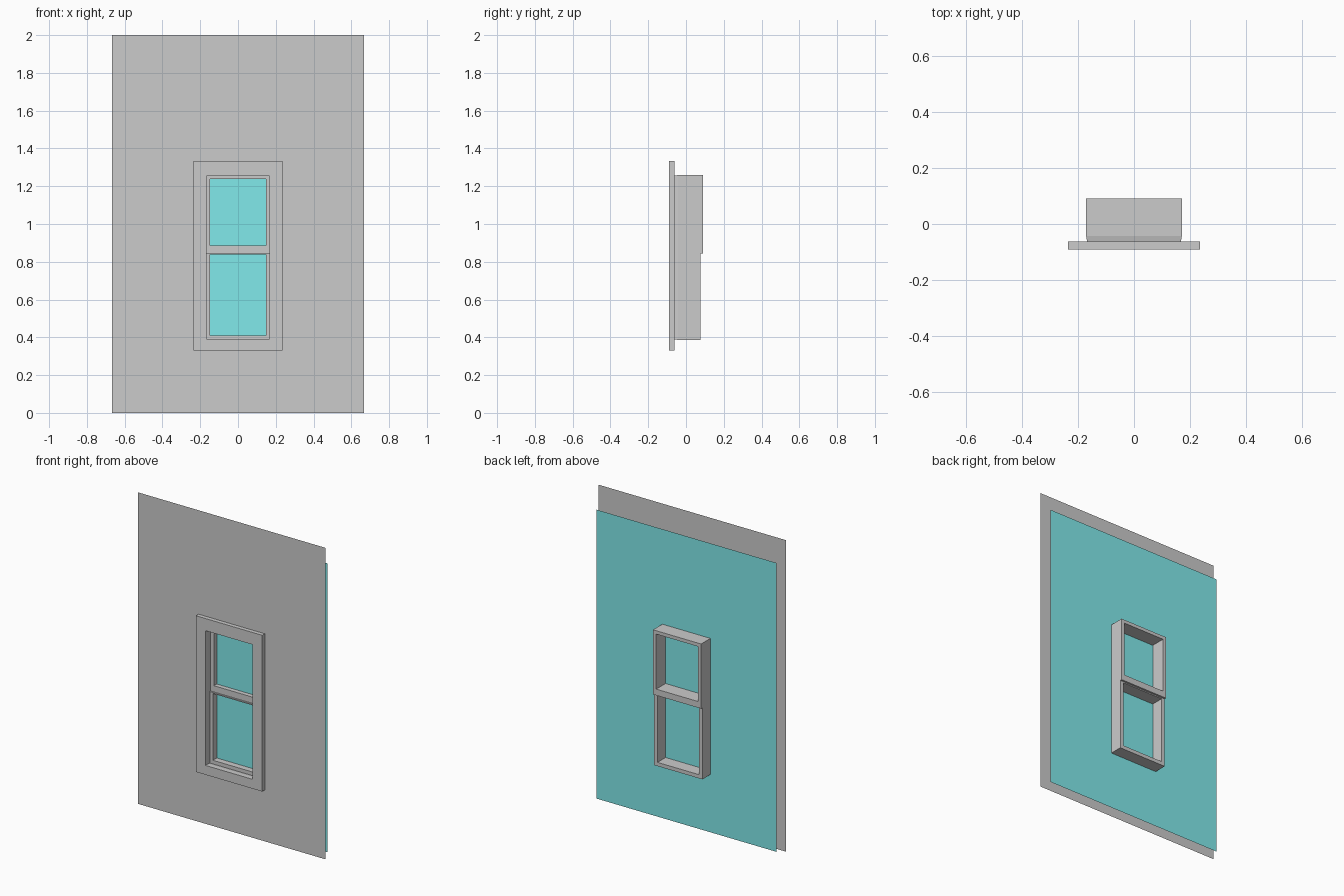
import bpy, bmesh

if "Cube" in bpy.data.objects:
    bpy.data.objects.remove(bpy.data.objects["Cube"])

teal = bpy.data.materials.new("pane_teal")
teal.diffuse_color = (0.22, 0.82, 0.83, 1)
teal.use_nodes = True
teal.node_tree.nodes["Principled BSDF"].inputs["Base Color"].default_value = teal.diffuse_color


def finish(name, bm, mat=None):
    me = bpy.data.meshes.new(name)
    bm.to_mesh(me)
    bm.free()
    ob = bpy.data.objects.new(name, me)
    bpy.context.collection.objects.link(ob)
    if mat:
        me.materials.append(mat)
    return ob


def loop(bm, y, half, z0, z1):
    """Rectangle of vertices facing the front."""
    return [bm.verts.new((x, y, z)) for x, z in
            ((-half, z0), (half, z0), (half, z1), (-half, z1))]


def skin(bm, loops, closed):
    """Bridge a series of rectangles with quads."""
    pairs = list(zip(loops, loops[1:]))
    if closed:
        pairs.append((loops[-1], loops[0]))
    for a, b in pairs:
        for i in range(4):
            j = (i + 1) % 4
            bm.faces.new((a[i], a[j], b[j], b[i]))
    bmesh.ops.recalc_face_normals(bm, faces=bm.faces)


def frame(name, sections, closed=True):
    """Rectangular frame swept through (y, half width, bottom, top) sections."""
    bm = bmesh.new()
    skin(bm, [loop(bm, *s) for s in sections], closed)
    return finish(name, bm)


def box_frame(name, y0, y1, outer, inner):
    return frame(name, [(y0, *outer), (y1, *outer), (y1, *inner), (y0, *inner)])


# thin wall sheet with the window opening
opening = (0.167, 0.39, 1.255)
frame("wall", [(-0.064, 0.667, 0, 2), (-0.064, *opening)], closed=False)

# raised casing around the opening
box_frame("casing", -0.0905, -0.062, (0.235, 0.33, 1.333), opening)

# slightly flared jamb between casing and sashes
frame("jamb", [(-0.062, *opening), (-0.04, 0.171, 0.386, 1.26)], closed=False)

# upper sash sits further back than the lower one
box_frame("upper_sash", -0.033, 0.0905, (0.171, 0.845, 1.26), (0.148, 0.885, 1.238))
box_frame("lower_sash", -0.043, 0.078, (0.171, 0.386, 0.845), (0.148, 0.41, 0.838))

# side and top liner closing the gap in front of the upper sash
bm = bmesh.new()
path = ((-0.171, 0.845), (-0.171, 1.26), (0.171, 1.26), (0.171, 0.845))
front, back = ([bm.verts.new((x, y, z)) for x, z in path] for y in (-0.043, -0.033))
for i in range(3):
    bm.faces.new((front[i], front[i + 1], back[i + 1], back[i]))
finish("upper_liner", bm)

# coloured sheet behind the wall, passing through both sashes
bm = bmesh.new()
bm.faces.new(loop(bm, -0.004, 0.64, 0.015, 1.87))
finish("glass_sheet", bm, teal)
